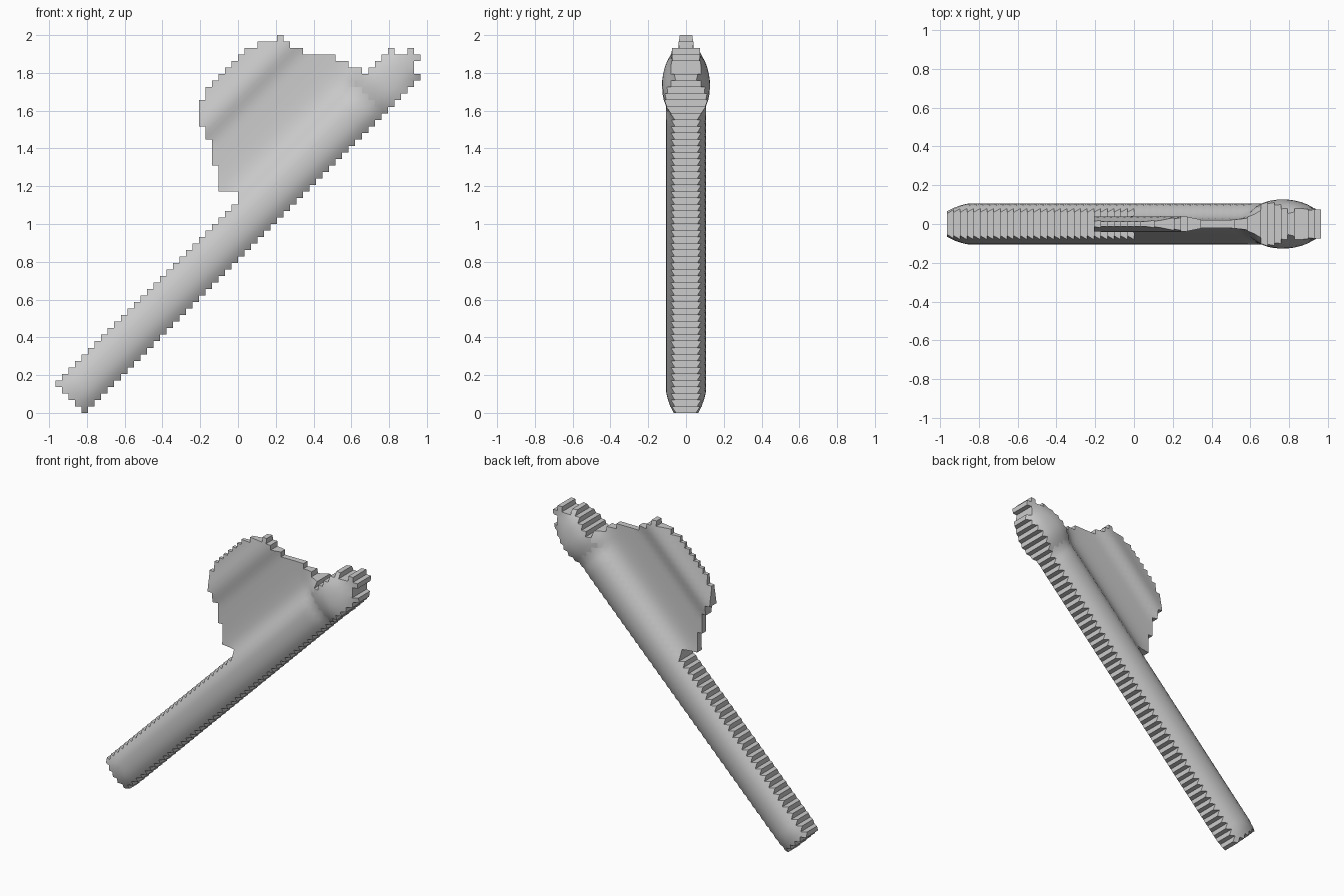
import bpy
import bmesh
import math

old = bpy.data.objects.get("Cube")
if old:
    bpy.data.objects.remove(old, do_unlink=True)

CELL = 2 / 58      # edge length of one stair step
HALF_COLUMNS = 28
REACH = 4          # diagonal steps from the shaft axis to its rim

grey = bpy.data.materials.new("plain grey")
grey.use_nodes = True
GREY = (0.6, 0.6, 0.6, 1)
grey.diffuse_color = GREY
grey.node_tree.nodes["Principled BSDF"].inputs["Base Color"].default_value = GREY


def ramp(x, start, end):
    t = min(max((x - start) / (end - start), 0), 1)
    return t * t * (3 - 2 * t)


def bump(x, centre, width):
    return math.exp(-((x - centre) / width) ** 2)


def rod(across, along):
    """Half thickness of the round shaft and its collared head."""
    d = min(abs(across) / (REACH + 1), 1)
    rim = 0.06 + 0.025 * ramp(along, 93, 99) * (1 - ramp(along, 103, 108))
    t = rim + (0.107 - rim) * (1 - d ** 2.5)
    t += 0.02 * bump(along, 100.5, 3.5) - 0.01 * bump(along, 95.5, 1.7)
    ends = 0.75 + 0.25 * ramp(along, 2, 8)
    return t * ends * (1 - 0.3 * ramp(along, 104, 110))


def half_thickness(i, j):
    across, along = j - i, i + j
    if across <= REACH + 1:
        return rod(across, along)
    # Thin web, raised bevel ridge, then the narrow cutting edge
    web = 0.02 + 0.02 * ramp(across, 17, 21) - 0.028 * ramp(across, 21, 27)
    fade = math.exp(-(across - REACH - 1) / 2)
    return web + (rod(REACH + 1, along) - web) * fade


# Diagonal rod with notched tip
rod_cells = {(i, j) for i in range(55) for j in range(55)
             if abs(j - i) <= REACH and i + j >= 4}
rod_cells |= {(51, 55), (55, 51), (54, 55), (55, 54)}
head_cells = {c for c in rod_cells if sum(c) >= 96}

# Blade rows from bottom to top: first column of each
left = ([28] + [25] * 4 + [24] * 4 + [23] * 2 + [22] * 4 + [23] * 2
        + [24, 25, 26, 27, 28, 29, 31, 34])
top_right = {52: 46, 53: 44, 54: 42, 55: 37, 56: 35, 57: 34}
blade_cells = {(i, j) for j, first in enumerate(left, 33)
               for i in range(first, top_right.get(j, j - REACH - 1) + 1)}
all_cells = rod_cells | blade_cells


def build_part(name, cells):
    """Bulged front and back skins over the cells, walled along the outline."""
    bm = bmesh.new()
    cache = {}

    def vert(i, j, side):
        key = (i, j, side)
        if key not in cache:
            cache[key] = bm.verts.new(((i - HALF_COLUMNS) * CELL,
                                       side * half_thickness(i, j), j * CELL))
        return cache[key]

    for i, j in sorted(cells):
        ring = [(i, j), (i + 1, j), (i + 1, j + 1), (i, j + 1)]
        bm.faces.new([vert(*c, -1) for c in ring])
        bm.faces.new([vert(*c, 1) for c in reversed(ring)])
        beside = [(i, j - 1), (i + 1, j), (i, j + 1), (i - 1, j)]
        for n, other in enumerate(beside):
            if other not in all_cells:
                a, b = ring[n], ring[(n + 1) % 4]
                bm.faces.new([vert(*b, -1), vert(*a, -1), vert(*a, 1), vert(*b, 1)])

    mesh = bpy.data.meshes.new(name)
    bm.to_mesh(mesh)
    bm.free()
    mesh.materials.append(grey)
    obj = bpy.data.objects.new(name, mesh)
    bpy.context.collection.objects.link(obj)
    bpy.ops.object.select_all(action="DESELECT")
    obj.select_set(True)
    bpy.context.view_layer.objects.active = obj
    bpy.ops.object.shade_smooth_by_angle(angle=math.radians(38))


build_part("shaft", rod_cells - head_cells)
build_part("collared_head", head_cells)
build_part("blade", blade_cells)
